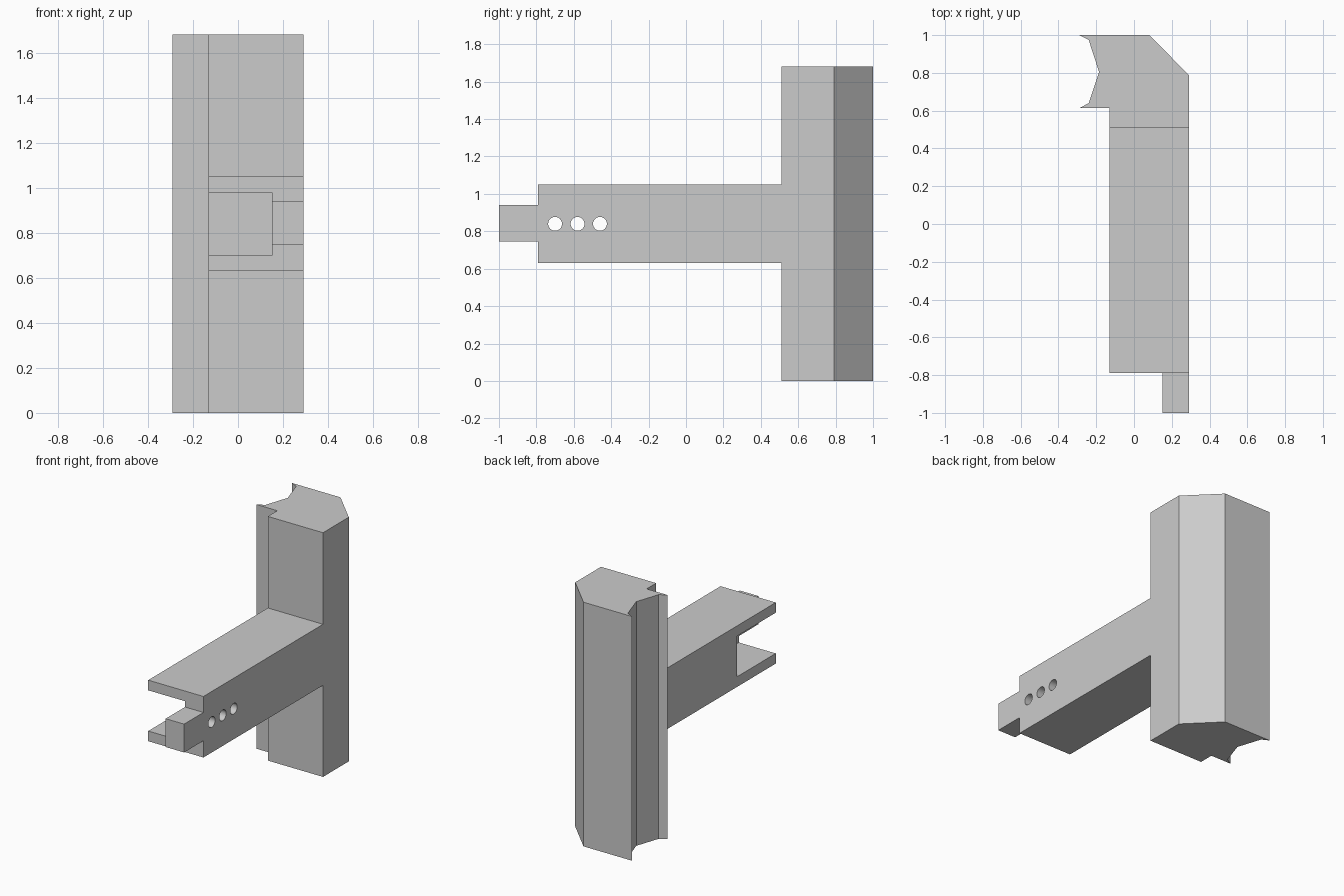
import bpy
import bmesh
import math
from mathutils import Matrix, Vector

cube = bpy.data.objects.get("Cube")
if cube:
    bpy.data.objects.remove(cube, do_unlink=True)

grey = bpy.data.materials.new("plain_grey")
grey.use_nodes = True
grey.diffuse_color = (0.6, 0.6, 0.6, 1)
grey.node_tree.nodes["Principled BSDF"].inputs["Base Color"].default_value = (0.6, 0.6, 0.6, 1)


def add_object(name, bm):
    bmesh.ops.recalc_face_normals(bm, faces=bm.faces)
    mesh = bpy.data.meshes.new(name)
    bm.to_mesh(mesh)
    bm.free()
    mesh.materials.append(grey)
    obj = bpy.data.objects.new(name, mesh)
    bpy.context.collection.objects.link(obj)
    return obj


def prism(name, outline, bottom, top):
    bm = bmesh.new()
    face = bm.faces.new([bm.verts.new((x, y, bottom)) for x, y in outline])
    side = bmesh.ops.extrude_face_region(bm, geom=[face])["geom"]
    verts = [v for v in side if isinstance(v, bmesh.types.BMVert)]
    bmesh.ops.translate(bm, verts=verts, vec=(0, 0, top - bottom))
    return add_object(name, bm)


def box(name, x0, x1, y0, y1, z0, z1):
    return prism(name, [(x0, y0), (x1, y0), (x1, y1), (x0, y1)], z0, z1)


def cross_pin(name, x, y, z, radius, length):
    bm = bmesh.new()
    turn = Matrix.Translation(Vector((x, y, z))) @ Matrix.Rotation(math.pi / 2, 4, "Y")
    bmesh.ops.create_cone(bm, cap_ends=True, segments=32, radius1=radius,
                          radius2=radius, depth=length, matrix=turn)
    return add_object(name, bm)


def combine(target, tool, operation):
    tool.hide_render = True
    mod = target.modifiers.new(tool.name, "BOOLEAN")
    mod.operation = operation
    mod.solver = "EXACT"
    mod.object = tool
    bpy.context.view_layer.objects.active = target
    bpy.ops.object.modifier_apply(modifier=mod.name)
    bpy.data.objects.remove(tool, do_unlink=True)


LEFT, WALL, RIGHT = -0.13, 0.15, 0.29
FRONT, MID = -0.79, 0.84

# Upright column with a chamfered back corner and a faceted groove in one side
bracket = prism("bracket", [
    (-0.29, 1.0), (-0.24, 0.975), (-0.185, 0.805), (-0.24, 0.64), (-0.29, 0.613),
    (LEFT, 0.613), (LEFT, 0.51), (RIGHT, 0.51), (RIGHT, 0.79), (0.08, 1.0)], 0, 1.68)

# Square arm and the tongue at its tip
combine(bracket, box("arm", LEFT, RIGHT, FRONT, 0.56, 0.63, 1.05), "UNION")
combine(bracket, box("tongue", WALL, RIGHT, -1.0, FRONT + 0.04, 0.745, 0.94), "UNION")

# Slot open at the tip and on one side
combine(bracket, box("slot_cutter", -0.3, WALL, -1.1, -0.37, 0.70, 0.98), "DIFFERENCE")

# Three pin holes through the slot wall
for y in (-0.70, -0.58, -0.46):
    combine(bracket, cross_pin("hole_cutter", 0.22, y, MID, 0.037, 0.3), "DIFFERENCE")

# Smooth hole walls, sharp edges elsewhere
bpy.ops.object.select_all(action="DESELECT")
bracket.select_set(True)
bpy.context.view_layer.objects.active = bracket
bpy.ops.object.shade_smooth_by_angle(angle=math.radians(25))
